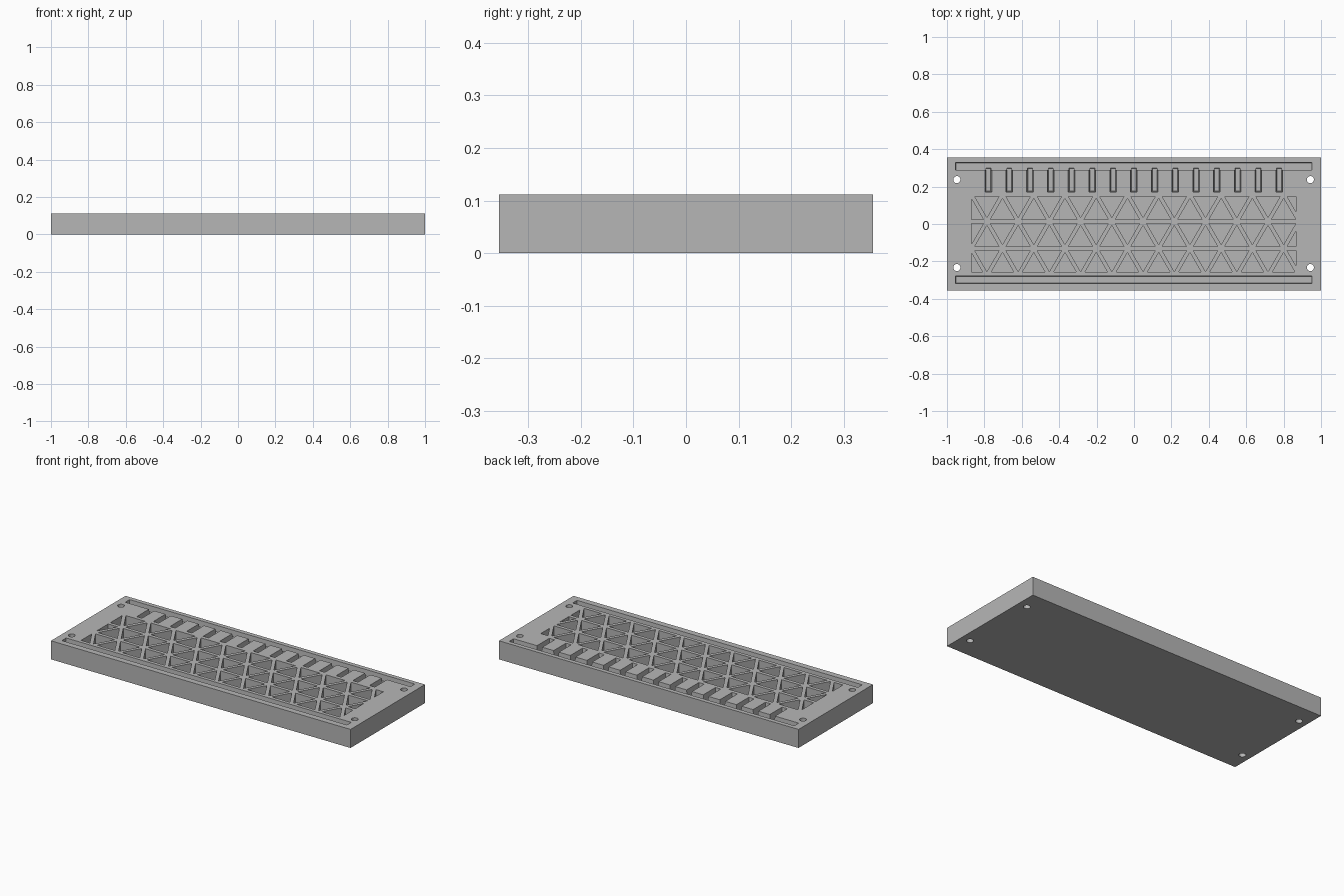
import bpy, bmesh, math
from mathutils import Vector

if "Cube" in bpy.data.objects:
    bpy.data.objects.remove(bpy.data.objects["Cube"], do_unlink=True)

HALF_LENGTH, HALF_WIDTH, HEIGHT = 1.0, 0.355, 0.112
TOP = HEIGHT + 0.02

grey = bpy.data.materials.new("plain grey")
grey.use_nodes = True
grey.diffuse_color = (0.47, 0.47, 0.47, 1)
grey.node_tree.nodes["Principled BSDF"].inputs["Base Color"].default_value = grey.diffuse_color


def prism(bm, upper, lower, z0, z1):
    """Closed solid between two matching counter-clockwise outlines."""
    low = [bm.verts.new((p[0], p[1], z0)) for p in lower]
    high = [bm.verts.new((p[0], p[1], z1)) for p in upper]
    bm.faces.new(low[::-1])
    bm.faces.new(high)
    n = len(low)
    for i in range(n):
        j = (i + 1) % n
        bm.faces.new((low[i], low[j], high[j], high[i]))


def rect(x0, x1, y0, y1):
    return [(x0, y0), (x1, y0), (x1, y1), (x0, y1)]


def groove(bm, x0, x1, y0, y1, floor, taper):
    prism(bm, rect(x0, x1, y0, y1),
          rect(x0 + taper, x1 - taper, y0 + taper, y1 - taper), floor, TOP)


def clip(poly, axis, limit, sign):
    """Keep the part of an outline where sign * coordinate <= sign * limit."""
    out = []
    for i, a in enumerate(poly):
        b = poly[(i + 1) % len(poly)]
        da, db = sign * (a[axis] - limit), sign * (b[axis] - limit)
        if da <= 0:
            out.append(a)
        if da * db < 0:
            out.append(a.lerp(b, da / (da - db)))
    return out


def make_object(name, bm):
    mesh = bpy.data.meshes.new(name)
    bm.to_mesh(mesh)
    bm.free()
    mesh.materials.append(grey)
    obj = bpy.data.objects.new(name, mesh)
    bpy.context.scene.collection.objects.link(obj)
    return obj


# Solid slab
bm = bmesh.new()
outline = rect(-HALF_LENGTH, HALF_LENGTH, -HALF_WIDTH, HALF_WIDTH)
prism(bm, outline, outline, 0, HEIGHT)
base = make_object("base_plate", bm)

# Triangular lattice pockets
bm = bmesh.new()
SIDE, RIB = 0.167, 0.0107
ROW = SIDE * math.sqrt(3) / 2
scale = 1 - RIB / (ROW / 3)
for row in range(3):
    y1 = 0.158 - row * ROW
    y0 = y1 - ROW
    for k in range(-1, 24):
        x = -0.87 + k * SIDE / 2
        if (k + row) % 2 == 0:
            tri = [(x - SIDE / 2, y0), (x + SIDE / 2, y0), (x, y1)]
        else:
            tri = [(x, y0), (x + SIDE / 2, y1), (x - SIDE / 2, y1)]
        tri = [Vector(p) for p in tri]
        mid = sum(tri, Vector((0, 0))) / 3
        cell = [mid + (p - mid) * scale for p in tri]
        for axis, limit, sign in ((0, -0.869, -1), (0, 0.867, 1), (1, -0.256, -1)):
            cell = clip(cell, axis, limit, sign)
        if len(cell) > 2:
            prism(bm, cell, cell, 0.025, TOP)

# Corner screw holes
for x in (-0.947, 0.943):
    for y in (-0.233, 0.237):
        ring = [(x + 0.019 * math.cos(math.tau * i / 24),
                 y + 0.019 * math.sin(math.tau * i / 24)) for i in range(24)]
        prism(bm, ring, ring, -0.02, TOP)

# Long rail grooves
for y0, y1 in ((0.286, 0.33), (-0.32, -0.276)):
    groove(bm, -0.955, 0.952, y0, y1, 0.075, 0.004)
pocket_cutter = make_object("pocket_cutter", bm)

# Comb of short slots opening into the back rail
bm = bmesh.new()
for i in range(15):
    x = -0.778 + i * 0.111
    groove(bm, x - 0.02, x + 0.02, 0.168, 0.305, 0.065, 0.008)
comb_cutter = make_object("comb_cutter", bm)

# Cut everything and bake the result
for cutter in (pocket_cutter, comb_cutter):
    cutter.hide_render = True
    mod = base.modifiers.new(cutter.name, "BOOLEAN")
    mod.operation = "DIFFERENCE"
    mod.solver = "EXACT"
    mod.object = cutter
graph = bpy.context.evaluated_depsgraph_get()
result = bpy.data.meshes.new_from_object(base.evaluated_get(graph))
base.modifiers.clear()
base.data = result
for cutter in (pocket_cutter, comb_cutter):
    bpy.data.objects.remove(cutter, do_unlink=True)
